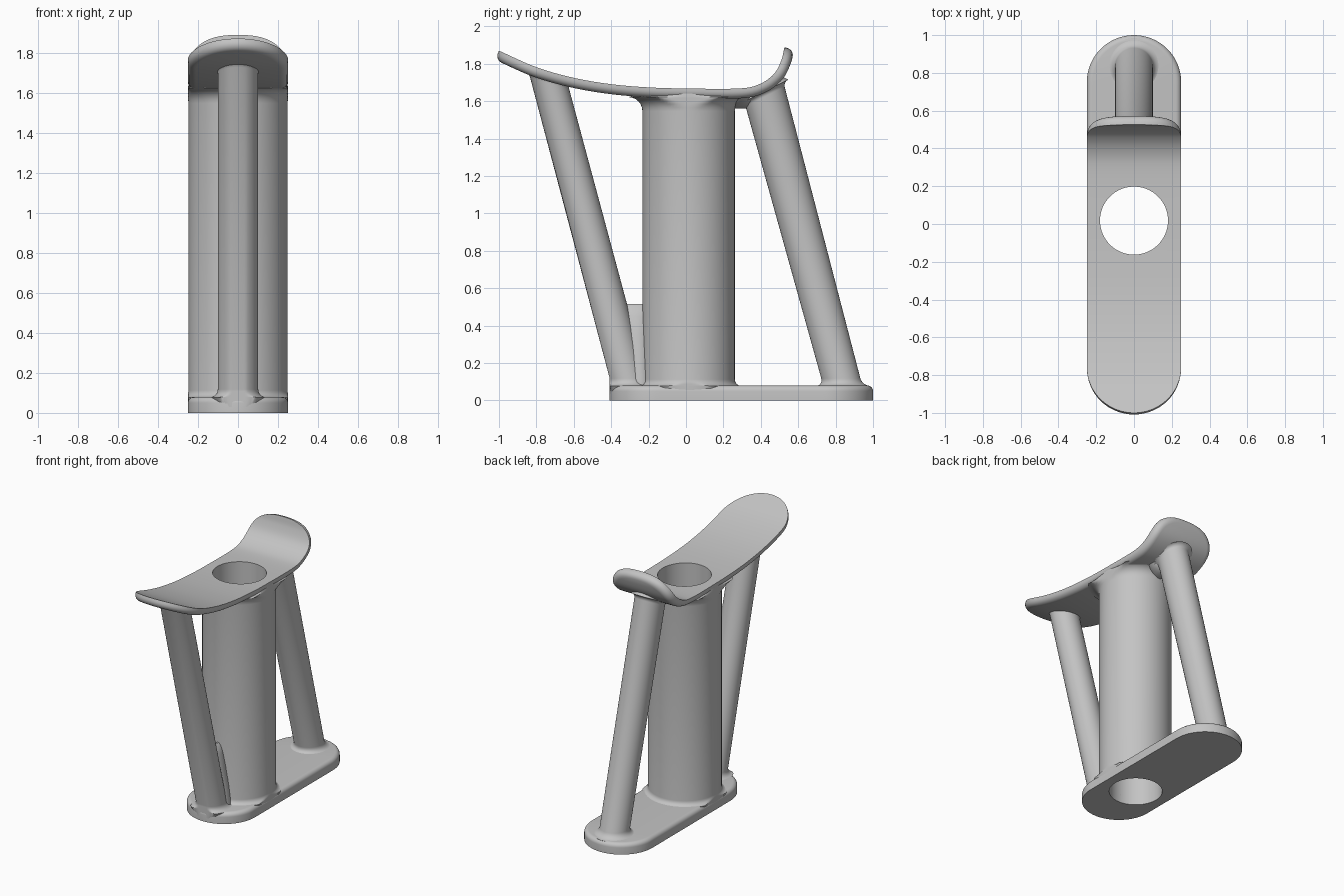
import bpy, bmesh
from math import sin, cos, pi, radians
from mathutils import Vector

cube = bpy.data.objects.get("Cube")
if cube:
    bpy.data.objects.remove(cube, do_unlink=True)

grey = bpy.data.materials.new("plain grey")
grey.use_nodes = True
grey.diffuse_color = (0.55, 0.55, 0.55, 1)
grey.node_tree.nodes["Principled BSDF"].inputs["Base Color"].default_value = grey.diffuse_color

HALF = 0.25       # half width of the whole stand
COLUMN_Y = 0.014  # column axis


def finish(name, bm):
    bmesh.ops.remove_doubles(bm, verts=bm.verts, dist=0.0002)
    bmesh.ops.recalc_face_normals(bm, faces=bm.faces)
    mesh = bpy.data.meshes.new(name)
    bm.to_mesh(mesh)
    bm.free()
    mesh.materials.append(grey)
    ob = bpy.data.objects.new(name, mesh)
    bpy.context.collection.objects.link(ob)
    return ob


def bridge(bm, loops):
    """Join equal closed loops of vertices with quads."""
    n = len(loops[0])
    for a, b in zip(loops, loops[1:]):
        for i in range(n):
            j = (i + 1) % n
            bm.faces.new((a[i], a[j], b[j], b[i]))


def loft(name, rings, segs=64, front=-0.408):
    """Solid through elliptical rings (centre y, z, rx, ry, tilt)."""
    bm = bmesh.new()
    loops = []
    for cy, z, rx, ry, tilt in rings:
        loop = []
        for i in range(segs):
            a = 2 * pi * i / segs
            x = max(-HALF, min(HALF, rx * cos(a)))
            dy = ry * sin(a)
            y = cy + dy
            if z < 0.3:
                y = max(front, y)
            loop.append(bm.verts.new((x, y, z + tilt * dy)))
        loops.append(loop)
    bridge(bm, loops)
    bm.faces.new(loops[0])
    bm.faces.new(loops[-1])
    return finish(name, bm)


def smooth_path(points, steps=16):
    """Catmull-Rom curve through (y, z) points."""
    p = [Vector(q) for q in points]
    p = [2 * p[0] - p[1]] + p + [2 * p[-1] - p[-2]]
    out = []
    for a, b, c, d in zip(p, p[1:], p[2:], p[3:]):
        for k in range(steps):
            t = k / steps
            out.append(0.5 * (2 * b + (c - a) * t + (2 * a - 5 * b + 4 * c - d) * t * t
                              + (3 * b - a - 3 * c + d) * t ** 3))
    return out + [p[-2]]


def slab(name, path, thick, edge, side, ends, powers):
    """Round-ended plate bent along a path; the far face has a rounded rim."""
    dist = [0.0]
    for a, b in zip(path, path[1:]):
        dist.append(dist[-1] + (b - a).length)
    total = dist[-1]

    def at(s):
        k = max(i for i in range(len(dist) - 1) if dist[i] <= max(s, 0))
        return path[k].lerp(path[k + 1], (s - dist[k]) / (dist[k + 1] - dist[k]))

    def place(s, x, depth):
        p = at(s)
        t = (at(min(s + 0.01, total)) - at(max(s - 0.01, 0))).normalized()
        q = p + Vector((-t.y, t.x)) * depth * side
        return (x, q.x, q.y)

    def outline(inset):
        arc, mid = 16, 48
        e0, e1 = ends
        out = []
        for k in range(arc + 1):
            a = pi / 2 * k / arc
            out.append((e0 - (e0 - inset) * max(cos(a), 0) ** powers[0],
                        (HALF - inset) * sin(a) ** powers[0]))
        for k in range(1, mid):
            out.append((e0 + (total - e0 - e1) * k / mid, HALF - inset))
        for k in range(arc, -1, -1):
            a = pi / 2 * k / arc
            out.append((total - e1 + (e1 - inset) * max(cos(a), 0) ** powers[1],
                        (HALF - inset) * sin(a) ** powers[1]))
        return out

    layers = [(0, 0)]
    for k in range(7):
        a = pi / 2 * k / 6
        layers.append((edge * (1 - cos(a)), thick - edge + edge * sin(a)))
    bm = bmesh.new()
    loops = []
    for inset, depth in layers:
        half = outline(inset)
        right = [bm.verts.new(place(s, w, depth)) for s, w in half]
        left = [bm.verts.new(place(s, -w, depth)) for s, w in half]
        loops.append(right + left[::-1])
    bridge(bm, loops)
    n = len(loops[0])
    for loop in (loops[0], loops[-1]):
        for i in range(n // 2 - 1):
            bm.faces.new((loop[i], loop[i + 1], loop[n - 2 - i], loop[n - 1 - i]))
    return finish(name, bm)


def fillet(radius, steps=6):
    """Pairs of (height above the face, extra radius), from the face up."""
    return [(radius * (1 - cos(pi / 2 * k / steps)), radius * (1 - sin(pi / 2 * k / steps)))
            for k in range(steps, -1, -1)][::-1]


def strut(name, y_low, y_high, z_low, z_high, tilt, top_fillet, top_face):
    """Leaning round bar with a flared foot and head."""
    r, stretch = 0.101, 1.035
    lean = (y_high - y_low) / (z_high - z_low)

    def ring(z, extra, t=0):
        return (y_low + lean * (z - z_low), z, r + extra, (r + extra) * stretch, t)

    rings = [ring(0.03, 0.02)]
    rings += [ring(0.078 + h, e) for h, e in fillet(0.04)]
    rings += [ring(top_face - h, e, tilt) for h, e in reversed(fillet(top_fillet))]
    rings.append(ring(z_high, 0, tilt))
    return loft(name, rings)


# Base and bent top plate
base = slab("base", [Vector((-0.41, 0)), Vector((1.0, 0))], 0.08, 0.03, 1,
            (0.25, 0.25), (1, 1))
top_curve = smooth_path([(-1.0, 1.87), (-0.8, 1.782), (-0.6, 1.725), (-0.4, 1.691),
                         (-0.2, 1.674), (0, 1.668), (0.28, 1.668), (0.39, 1.69),
                         (0.47, 1.745), (0.51, 1.82), (0.526, 1.888)])
top_plate = slab("top_plate", top_curve, 0.053, 0.04, -1, (0.268, 0.2), (1, 0.8))

# Central column, flared where it meets both plates
R = 0.247
rings = [(COLUMN_Y, 0.002, R, R, 0)]
rings += [(COLUMN_Y, 0.078 + h, R + e, R + e, 0) for h, e in fillet(0.035)]
rings += [(COLUMN_Y, 1.622 - h, R + e, R + e, 0) for h, e in reversed(fillet(0.075))]
rings.append((COLUMN_Y, 1.645, R, R, 0))
column = loft("column", rings, 96)

# Leaning struts
front_strut = strut("front_strut", -0.303, -0.742, 0.08, 1.745, -0.3, 0.03, 1.725)
rear_strut = strut("rear_strut", 0.838, 0.408, 0.08, 1.68, 0.5, 0.025, 1.65)

# Small webs filling the gaps between struts and column
front_web = loft("front_web", [(-0.24, 0.05, 0.105, 0.07, 0), (-0.25, 0.2, 0.09, 0.07, 0),
                               (-0.262, 0.35, 0.065, 0.08, 0), (-0.268, 0.45, 0.042, 0.085, 0),
                               (-0.27, 0.5, 0.022, 0.09, 0), (-0.27, 0.515, 0.006, 0.09, 0)], 32)
rear_web = loft("rear_web", [(0.3, 1.56, 0.01, 0.07, 0), (0.3, 1.575, 0.05, 0.075, 0),
                             (0.3, 1.6, 0.09, 0.08, 0), (0.3, 1.635, 0.13, 0.085, 0)], 32)

# Bore straight through plates and column
cutter = loft("bore_cutter", [(0.018, -0.2, 0.18, 0.18, 0), (0.018, 2.2, 0.18, 0.18, 0)], 96)
cutter.hide_render = True
for ob in (base, top_plate, column, front_strut):
    mod = ob.modifiers.new("bore", "BOOLEAN")
    mod.operation = "DIFFERENCE"
    mod.solver = "EXACT"
    mod.object = cutter
    bpy.context.view_layer.objects.active = ob
    bpy.ops.object.modifier_apply(modifier=mod.name)
bpy.data.objects.remove(cutter, do_unlink=True)

# Smooth shading with sharp rims kept
for ob in bpy.context.view_layer.objects:
    ob.select_set(False)
for ob in (base, top_plate, column, front_strut, rear_strut, front_web, rear_web):
    ob.select_set(True)
bpy.context.view_layer.objects.active = base
bpy.ops.object.shade_smooth_by_angle(angle=radians(40))
